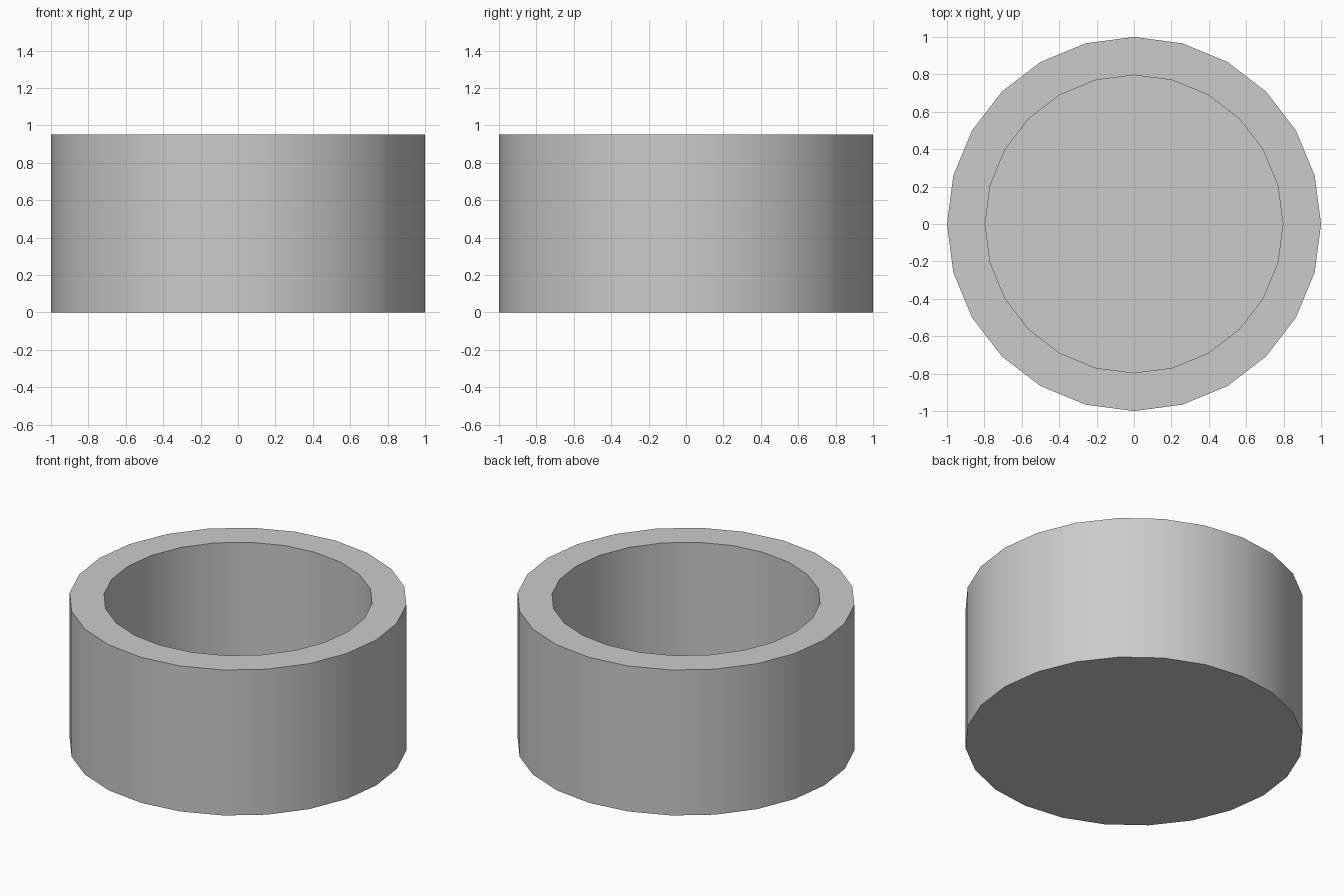
import bpy, bmesh, math

if "Cube" in bpy.data.objects:
    bpy.data.objects.remove(bpy.data.objects["Cube"])

SIDES = 24
R_OUT, R_IN = 1.0, 0.796
HEIGHT, FLOOR = 0.95, 0.1

bm = bmesh.new()


def ring(radius, z):
    return [bm.verts.new((radius * math.cos(math.tau * i / SIDES),
                          radius * math.sin(math.tau * i / SIDES), z))
            for i in range(SIDES)]


# Cup profile: outer base, outer rim, inner rim, inner floor
rings = [ring(R_OUT, 0), ring(R_OUT, HEIGHT), ring(R_IN, HEIGHT), ring(R_IN, FLOOR)]
for a, b in zip(rings, rings[1:]):
    for i in range(SIDES):
        j = (i + 1) % SIDES
        bm.faces.new((a[i], a[j], b[j], b[i]))

# Underside and inner floor
bm.faces.new(rings[0][::-1])
bm.faces.new(rings[-1])
bmesh.ops.recalc_face_normals(bm, faces=bm.faces)

mesh = bpy.data.meshes.new("round_cup")
bm.to_mesh(mesh)
bm.free()
cup = bpy.data.objects.new("round_cup", mesh)
bpy.context.collection.objects.link(cup)

# Smooth walls, crisp rim and base
bpy.context.view_layer.objects.active = cup
cup.select_set(True)
bpy.ops.object.shade_smooth_by_angle(angle=math.radians(30))
